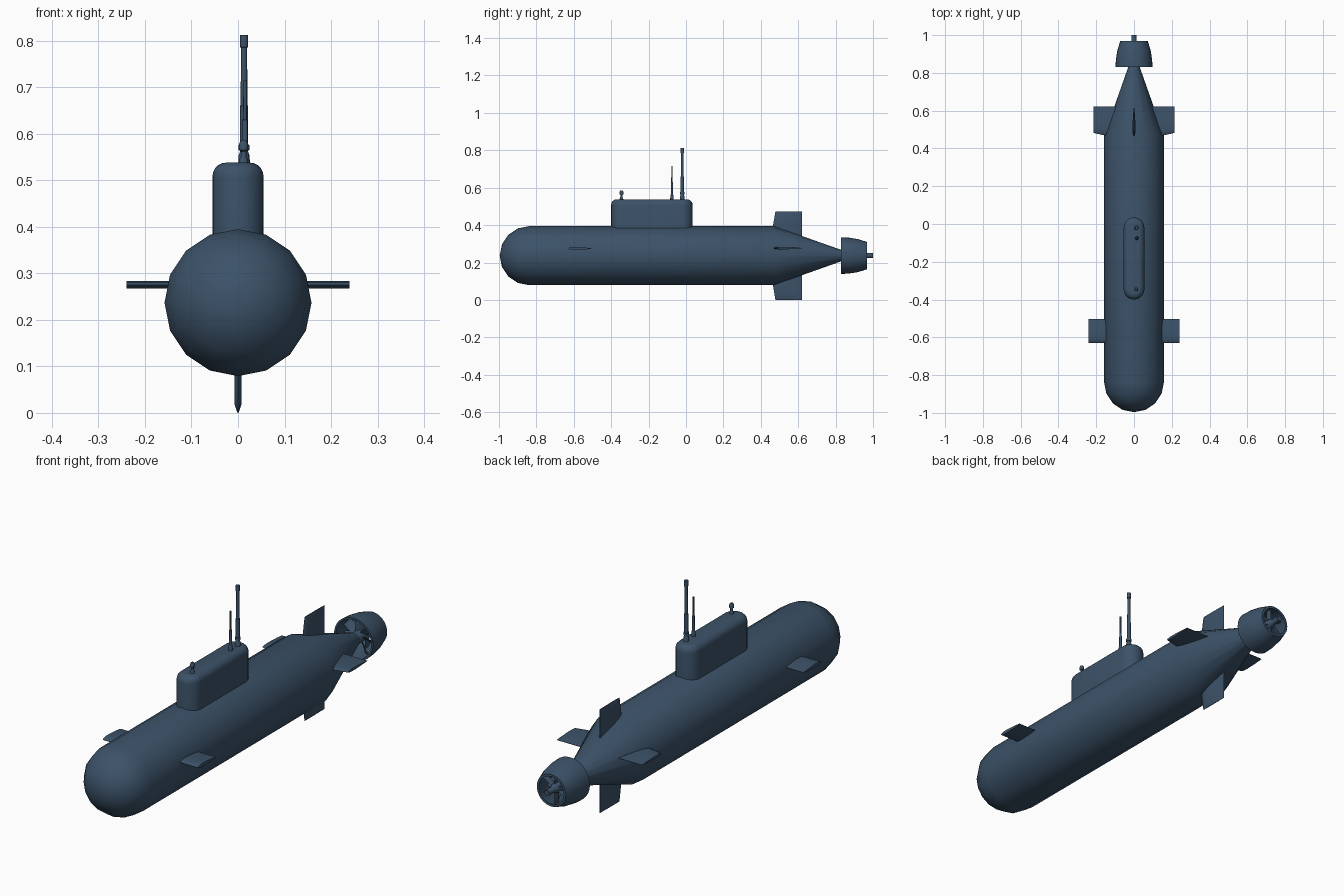
import bpy, bmesh
from math import sin, cos, pi, radians
from mathutils import Vector

if "Cube" in bpy.data.objects:
    bpy.data.objects.remove(bpy.data.objects["Cube"])

AXIS_Z = 0.237
R = 0.158

paint = bpy.data.materials.new("navy_paint")
paint.diffuse_color = (0.045, 0.085, 0.14, 1)
paint.use_nodes = True
paint.node_tree.nodes["Principled BSDF"].inputs["Base Color"].default_value = paint.diffuse_color


def loft(name, rings, closed=False, angle=35):
    """Skin a list of equal-length point rings; cap the ends or close the loop."""
    bm = bmesh.new()
    vs = [[bm.verts.new(p) for p in ring] for ring in rings]
    n = len(rings[0])
    pairs = list(zip(vs, vs[1:])) + ([(vs[-1], vs[0])] if closed else [])
    for a, b in pairs:
        for i in range(n):
            j = (i + 1) % n
            bm.faces.new((a[i], a[j], b[j], b[i]))
    if not closed:
        bm.faces.new(vs[0])
        bm.faces.new(vs[-1])
    bmesh.ops.remove_doubles(bm, verts=bm.verts, dist=1e-5)
    bmesh.ops.recalc_face_normals(bm, faces=bm.faces)
    me = bpy.data.meshes.new(name)
    bm.to_mesh(me)
    bm.free()
    me.materials.append(paint)
    ob = bpy.data.objects.new(name, me)
    bpy.context.collection.objects.link(ob)
    bpy.ops.object.select_all(action='DESELECT')
    ob.select_set(True)
    bpy.context.view_layer.objects.active = ob
    bpy.ops.object.shade_smooth_by_angle(angle=radians(angle))
    return ob


def lathe_y(name, profile, sides, closed=False):
    """Revolve (y, radius) points about the hull axis."""
    return loft(name, [[(r * sin(2 * pi * i / sides), y, AXIS_Z + r * cos(2 * pi * i / sides))
                        for i in range(sides)] for y, r in profile], closed)


def lathe_z(name, x, y, profile, sides=12):
    """Revolve (z, radius) points about a vertical mast axis."""
    return loft(name, [[(x + r * cos(2 * pi * i / sides), y + r * sin(2 * pi * i / sides), z)
                        for i in range(sides)] for z, r in profile])


# Hull: hemispherical nose, parallel body, tapered stern
nose = [(-0.838 - R * cos(a), max(R * sin(a), 1e-6)) for a in (pi / 8 * k for k in range(5))]
lathe_y("hull", nose + [(0.47, R), (0.84, 0.027)], 16)


# Sail: stadium outline with a rounded top edge
def stadium(inset, z):
    r = 0.055 - inset
    pts = []
    for cy, start in ((-0.02, 0), (-0.345, pi)):
        pts += [(r * cos(start + pi * k / 10), cy + r * sin(start + pi * k / 10), z) for k in range(11)]
    return pts


top = [stadium(0.03 * (1 - cos(a)), 0.508 + 0.03 * sin(a)) for a in (pi / 10 * k for k in range(6))]
loft("sail", [stadium(0, 0.33)] + top)

# Masts on the sail
lathe_z("main_mast", 0.013, -0.02, [(0.52, 0.013), (0.553, 0.012), (0.56, 0.009), (0.564, 0.009),
                                    (0.565, 0.012), (0.576, 0.012), (0.577, 0.009), (0.66, 0.009),
                                    (0.661, 0.0075), (0.785, 0.0065), (0.786, 0.009), (0.812, 0.009)])
lathe_z("thin_mast", 0.015, -0.075, [(0.52, 0.010), (0.553, 0.009), (0.565, 0.006), (0.63, 0.0055),
                                     (0.631, 0.004), (0.716, 0.0035)])
lathe_z("short_scope", 0.012, -0.345, [(0.52, 0.011), (0.545, 0.009), (0.55, 0.006), (0.562, 0.006),
                                       (0.565, 0.010), (0.578, 0.010), (0.585, 0.006)])


# Fins: foil section (fraction of chord, fraction of half thickness)
FOIL = [(0, 0), (0.05, 0.6), (0.18, 1), (0.4, 1), (0.75, 0.6), (1, 0.08)]


def fin(name, direction, centre, sections):
    """sections: (distance out, leading y, trailing y, half thickness)."""
    out = Vector(direction)
    side = out.cross(Vector((0, 1, 0)))
    rings = []
    for d, y0, y1, t in sections:
        up = [(f, h) for f, h in FOIL]
        down = [(f, -h) for f, h in reversed(FOIL[1:])]
        rings.append([Vector((0, y0 + (y1 - y0) * f, centre)) + out * d + side * (h * t)
                      for f, h in up + down])
    loft(name, rings, angle=30)


for s, label in ((1, "right"), (-1, "left")):
    fin("bow_plane_" + label, (s, 0, 0), 0.275,
        [(0.11, -0.63, -0.502, 0.008), (0.24, -0.63, -0.502, 0.008)])
    fin("stern_plane_" + label, (s, 0, 0), 0.277,
        [(0.06, 0.468, 0.622, 0.007), (0.15, 0.468, 0.622, 0.007), (0.215, 0.482, 0.622, 0.006)])
for s, label in ((1, "upper"), (-1, "lower")):
    fin("rudder_" + label, (0, 0, s), AXIS_Z,
        [(0.06, 0.465, 0.62, 0.008), (0.16, 0.465, 0.62, 0.008),
         (0.218, 0.475, 0.62, 0.0075), (0.236, 0.478, 0.62, 0.0015)])

# Propulsor duct: hollow tapered ring
lathe_y("duct", [(0.83, 0.098), (0.87, 0.096), (0.92, 0.088), (0.968, 0.073),
                 (0.968, 0.062), (0.92, 0.074), (0.87, 0.083), (0.83, 0.089)], 32, closed=True)

# Hub and shaft
lathe_y("propeller_hub", [(0.825, 0.022), (0.84, 0.028), (0.92, 0.026), (0.955, 0.016),
                          (0.96, 0.013), (1.0, 0.013)], 16)


# Radial blades: twisted rotor and straight stator vanes holding the duct
def blades(name, count, y, r0, r1, half_chord, pitch0, pitch1, thick):
    for k in range(count):
        a = 2 * pi * k / count
        out = Vector((sin(a), 0, cos(a)))
        tang = Vector((cos(a), 0, -sin(a)))
        rings = []
        for i in range(4):
            f = i / 3
            p = pitch0 + (pitch1 - pitch0) * f
            chord = Vector((0, cos(p), 0)) + tang * sin(p)
            normal = tang * cos(p) - Vector((0, sin(p), 0))
            c = Vector((0, y, AXIS_Z)) + out * (r0 + (r1 - r0) * f)
            rings.append([c - chord * half_chord, c + normal * thick,
                          c + chord * half_chord, c - normal * thick])
        loft(f"{name}_{k + 1}", rings)


blades("rotor_blade", 7, 0.875, 0.02, 0.08, 0.020, 0.6, 1.0, 0.0025)
blades("stator_vane", 6, 0.928, 0.018, 0.072, 0.016, 0, 0, 0.003)
